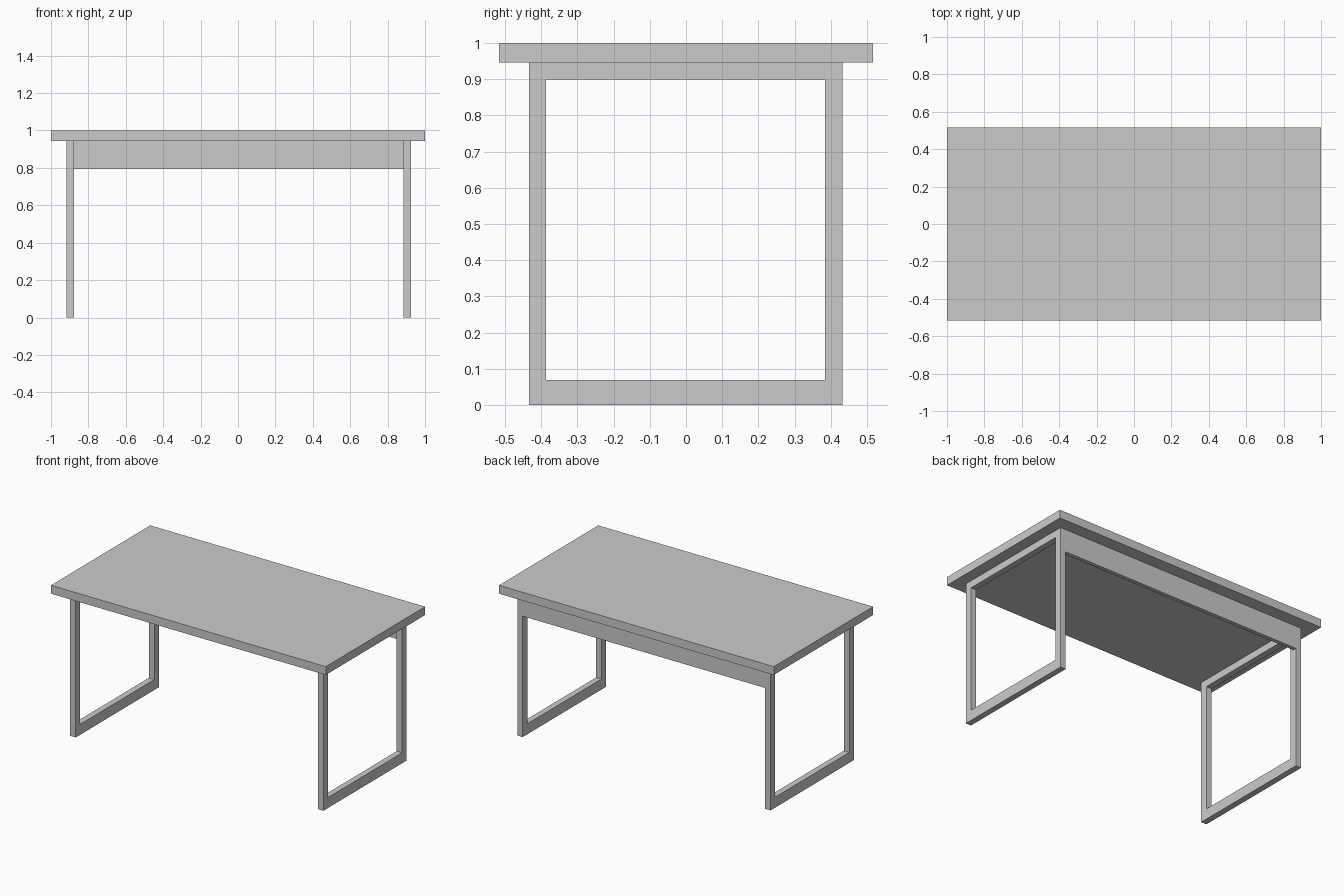
import bpy, bmesh

if "Cube" in bpy.data.objects:
    bpy.data.objects.remove(bpy.data.objects["Cube"])


def finish(name, bm):
    bmesh.ops.recalc_face_normals(bm, faces=bm.faces)
    mesh = bpy.data.meshes.new(name)
    bm.to_mesh(mesh)
    bm.free()
    obj = bpy.data.objects.new(name, mesh)
    bpy.context.collection.objects.link(obj)
    return obj


def box(name, lo, hi):
    bm = bmesh.new()
    bmesh.ops.create_cube(bm, size=1)
    for v in bm.verts:
        v.co = [(a + b) / 2 + c * (b - a) for a, b, c in zip(lo, hi, v.co)]
    return finish(name, bm)


def leg_frame(name, x0, x1):
    # Rectangular ring in the YZ plane, extruded along X
    outer = [(-0.433, 0), (0.432, 0), (0.432, 0.945), (-0.433, 0.945)]
    inner = [(-0.386, 0.069), (0.384, 0.069), (0.384, 0.898), (-0.386, 0.898)]
    bm = bmesh.new()
    o, i = ([bm.verts.new((x0, y, z)) for y, z in loop] for loop in (outer, inner))
    for a in range(4):
        b = (a + 1) % 4
        bm.faces.new((o[a], o[b], i[b], i[a]))
    ext = bmesh.ops.extrude_face_region(bm, geom=bm.faces[:], use_keep_orig=True)
    moved = [g for g in ext["geom"] if isinstance(g, bmesh.types.BMVert)]
    bmesh.ops.translate(bm, verts=moved, vec=(x1 - x0, 0, 0))
    return finish(name, bm)


# Table top
box("table_top", (-1, -0.516, 0.945), (1, 0.516, 1))

# Closed loop legs at each end
leg_frame("left_leg_frame", -0.918, -0.878)
leg_frame("right_leg_frame", 0.886, 0.925)

# Back panel between the legs, flush with their rear faces
box("back_panel", (-0.878, 0.407, 0.795), (0.886, 0.432, 0.945))
